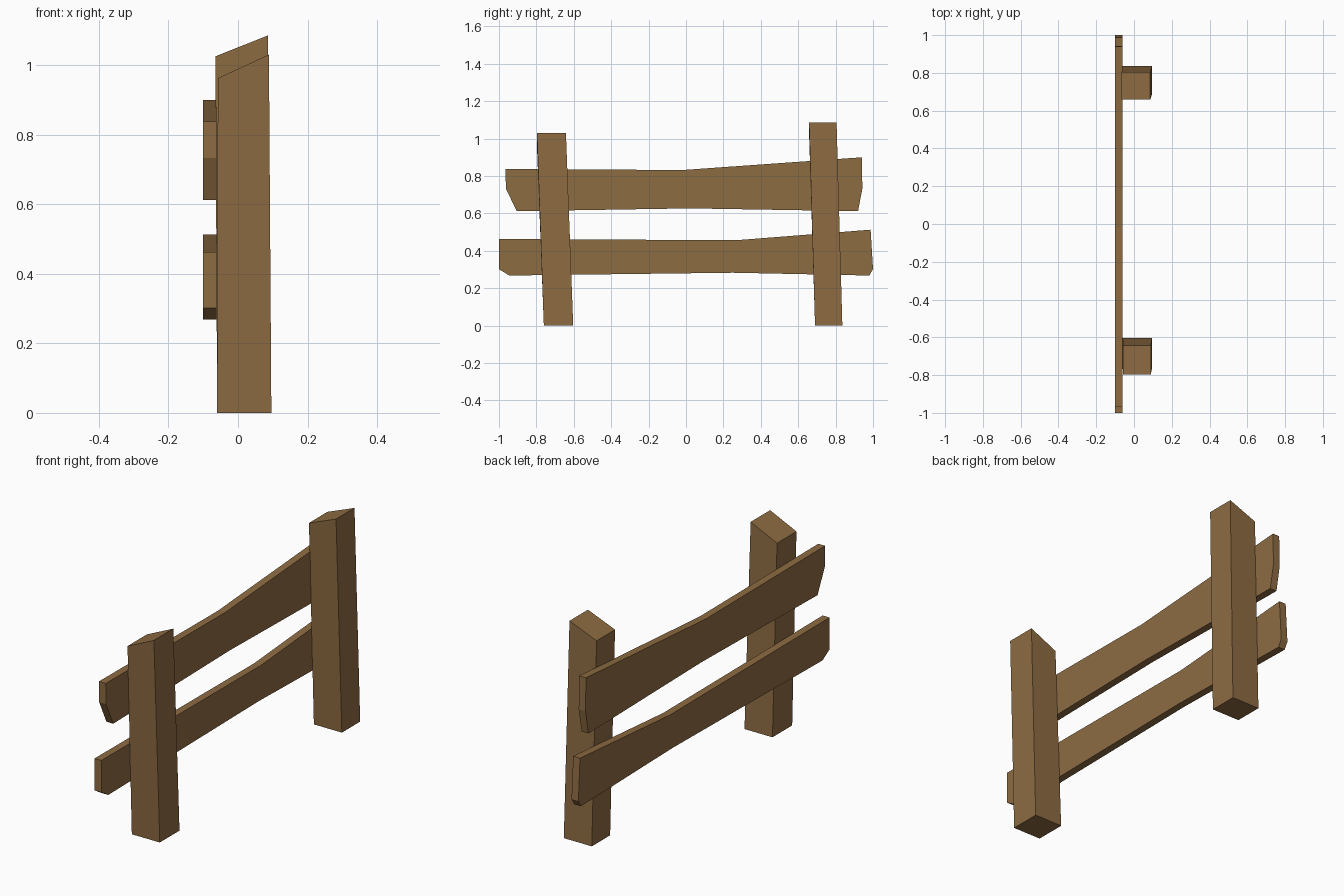
import bpy, bmesh

if "Cube" in bpy.data.objects:
    bpy.data.objects.remove(bpy.data.objects["Cube"])

wood = bpy.data.materials.new("brown wood")
wood.diffuse_color = (0.27, 0.15, 0.055, 1)
wood.use_nodes = True
wood.node_tree.nodes["Principled BSDF"].inputs["Base Color"].default_value = wood.diffuse_color


def finish(name, bm):
    bmesh.ops.recalc_face_normals(bm, faces=bm.faces)
    me = bpy.data.meshes.new(name)
    bm.to_mesh(me)
    bm.free()
    me.materials.append(wood)
    ob = bpy.data.objects.new(name, me)
    bpy.context.collection.objects.link(ob)


def post(name, bottom, top, top_x, z_low, z_high):
    """Leaning square post with a slanted top; bottom/top are y ranges."""
    bm = bmesh.new()
    bmesh.ops.create_cube(bm, size=1)
    for v in bm.verts:
        right, back, up = (c > 0 for c in v.co)
        if up:
            v.co = (top_x[right], top[back], z_high if right else z_low)
        else:
            v.co = ((-0.06, 0.096)[right], bottom[back], 0)
    finish(name, bm)


def rail(name, outline):
    """Flat board: a (y, z) outline extruded along x."""
    bm = bmesh.new()
    face = bm.faces.new([bm.verts.new((-0.1, y, z)) for y, z in outline])
    ext = bmesh.ops.extrude_face_region(bm, geom=[face])
    for v in ext["geom"]:
        if isinstance(v, bmesh.types.BMVert):
            v.co.x = -0.062
    finish(name, bm)


# Posts
post("front_post", (-0.76, -0.603), (-0.797, -0.642), (-0.058, 0.089), 0.963, 1.031)
post("back_post", (0.69, 0.836), (0.658, 0.805), (-0.065, 0.086), 1.026, 1.086)

# Rails
rail("upper_rail", [(-0.965, 0.838), (-0.963, 0.733), (-0.905, 0.612), (0.02, 0.627),
                    (0.92, 0.612), (0.943, 0.733), (0.94, 0.9), (-0.02, 0.832)])
rail("lower_rail", [(-1, 0.463), (-1, 0.302), (-0.945, 0.268), (0.25, 0.283),
                    (0.98, 0.268), (1, 0.302), (0.987, 0.513), (0.27, 0.457)])
